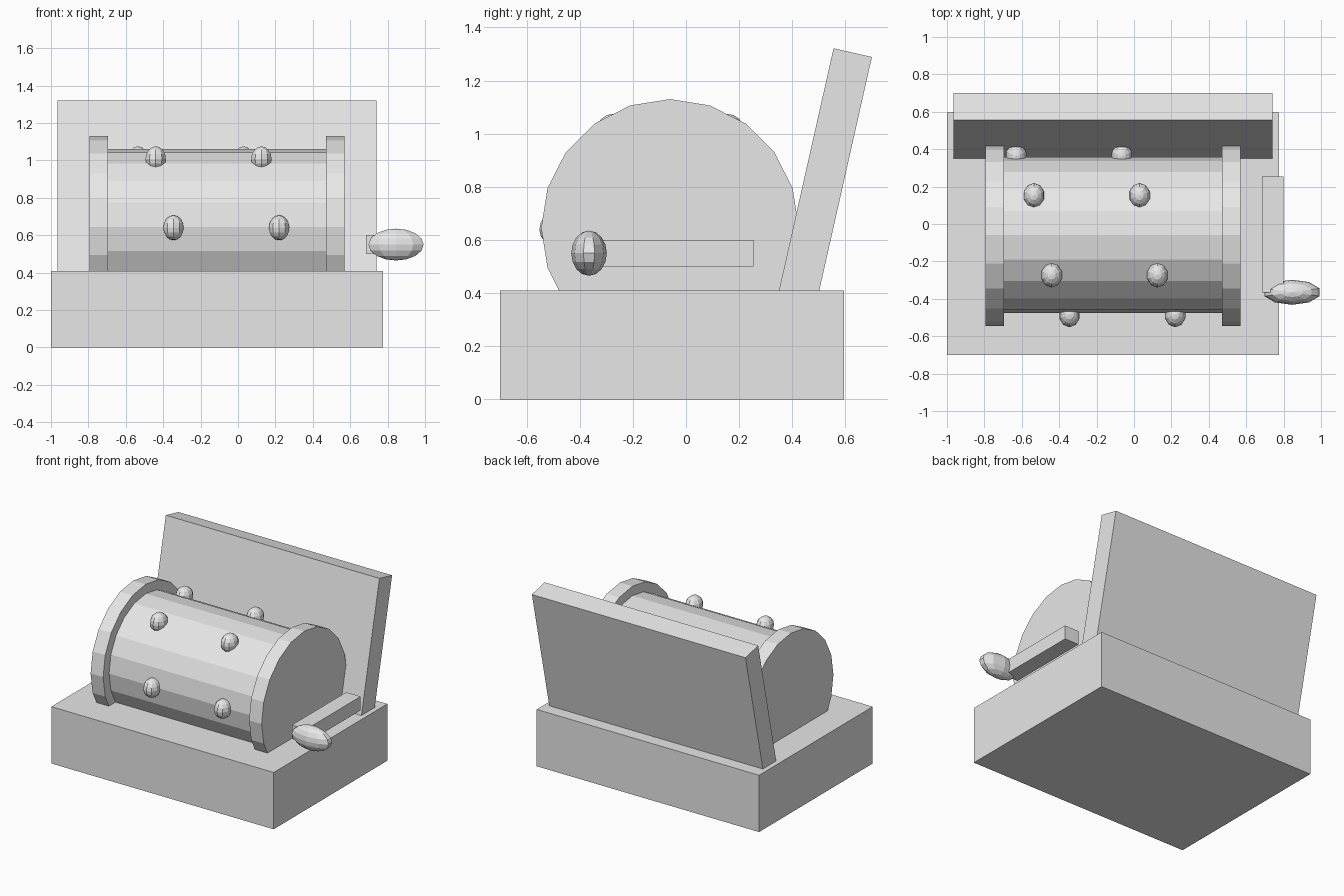
import bpy
from math import sin, cos, pi, radians
from mathutils import Vector, Matrix

default = bpy.data.objects.get("Cube")
if default:
    bpy.data.objects.remove(default, do_unlink=True)

GREY = (0.8, 0.8, 0.8, 1.0)
grey = bpy.data.materials.new("plain_grey")
grey.use_nodes = True
grey.diffuse_color = GREY
grey.node_tree.nodes["Principled BSDF"].inputs["Base Color"].default_value = GREY

AXIS_Y, AXIS_Z = -0.06, 0.645      # drum axis
DRUM_R, RIM_R = 0.417, 0.485
BASE_TOP = 0.41


def finish(name):
    obj = bpy.context.object
    obj.name = obj.data.name = name
    obj.data.materials.append(grey)
    return obj


def box(name, low, high):
    low, high = Vector(low), Vector(high)
    bpy.ops.mesh.primitive_cube_add(size=1, location=(low + high) / 2)
    obj = finish(name)
    obj.data.transform(Matrix.Diagonal((*(high - low), 1)))
    return obj


def barrel(name, x0, x1, radius):
    """Twenty-sided cylinder along x with a corner pointing straight up."""
    bpy.ops.mesh.primitive_cylinder_add(vertices=20, radius=radius, depth=x1 - x0,
                                        location=((x0 + x1) / 2, AXIS_Y, AXIS_Z))
    obj = finish(name)
    obj.data.transform(Matrix.Rotation(pi / 2, 4, 'Y'))
    return obj


def ball(name, centre, radii):
    bpy.ops.mesh.primitive_uv_sphere_add(segments=10, ring_count=8, radius=1, location=centre)
    obj = finish(name)
    # start the segments on the x axis so the ends come to a point
    obj.data.transform(Matrix.Diagonal((*radii, 1)))
    return obj


# Base block
box("base", (-1, -0.7, 0), (0.775, 0.595, BASE_TOP))

# Drum with a rim at each end
barrel("drum", -0.7, 0.475, DRUM_R)
barrel("left_rim", 0.47, 0.57, RIM_R)
barrel("right_rim", -0.795, -0.695, RIM_R)

# Pins winding round the drum in two spirals
for row in range(4):
    angle = radians(90 - 60 * row)
    for side, x in (("right", -0.345), ("left", 0.22)):
        ball(f"{side}_pin_{row + 1}",
             (x - 0.095 * row, AXIS_Y - 0.425 * sin(angle), AXIS_Z - 0.005 + 0.425 * cos(angle)),
             (0.057, 0.067, 0.067))

# Crank arm and handle
box("crank_arm", (0.685, -0.365, 0.5), (0.8, 0.255, 0.6))
ball("crank_handle", (0.845, -0.365, 0.55), (0.155, 0.067, 0.085))

# Back panel, leaning away from the drum and set into the base
panel = box("back_panel", (-0.965, 0, -0.1), (0.74, 0.148, 0.934))
panel.data.transform(Matrix.Translation(panel.location))
panel.data.transform(Matrix.Rotation(radians(-12.7), 4, 'X'))
panel.location = (0, 0.35, BASE_TOP)
